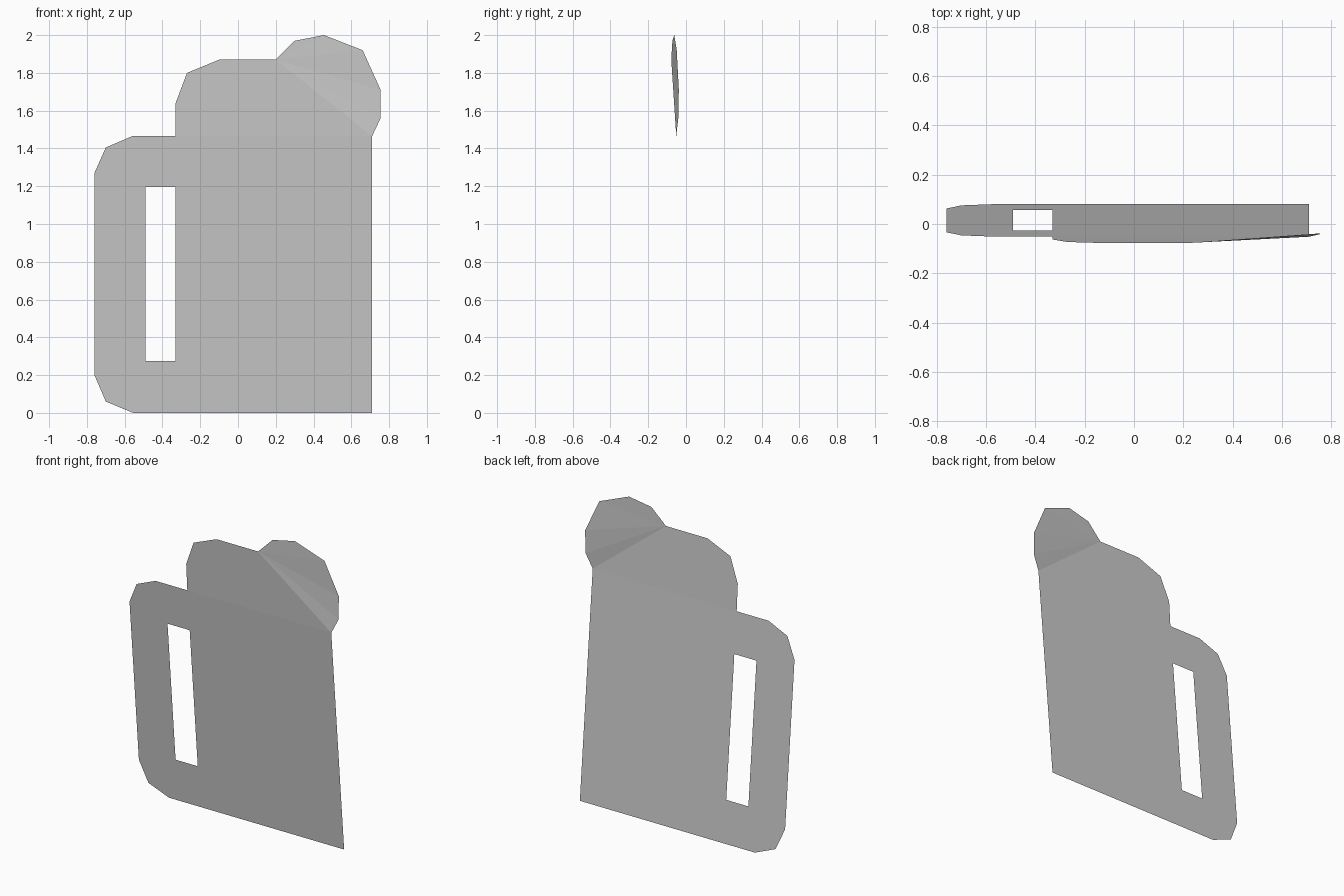
import bpy

if "Cube" in bpy.data.objects:
    bpy.data.objects.remove(bpy.data.objects["Cube"])


def lean(x, z):
    """Place a sheet point on the plane that tilts towards the front as it rises."""
    return (x, 0.081 - 0.0905 * z, z)


def sheet(name, verts, faces):
    mesh = bpy.data.meshes.new(name)
    mesh.from_pydata(verts, [], faces)
    mesh.update()
    obj = bpy.data.objects.new(name, mesh)
    bpy.context.collection.objects.link(obj)
    return obj


# Mug body: one flat leaning panel
RIM = 1.465
body = [(-0.33, 0), (0.71, 0), (0.71, RIM), (-0.33, RIM)]
sheet("mug_body", [lean(*p) for p in body], [range(4)])

# Handle: chamfered C outline around a rectangular opening
outer = [(-0.33, RIM), (-0.56, RIM), (-0.70, 1.405), (-0.76, 1.27),
         (-0.76, 0.20), (-0.70, 0.06), (-0.555, 0), (-0.33, 0)]
inner = [(-0.33, 0.275), (-0.49, 0.275), (-0.49, 1.195), (-0.33, 1.195)]
pts = outer + inner
sheet("mug_handle", [lean(*p) for p in pts],
      [(0, 1, 2, 10, 11), (2, 3, 4, 5, 9, 10), (5, 6, 7, 8, 9)])

# Foam: two slightly folded lobes meeting along a diagonal crease
foam = [(-0.33, -0.0516, RIM), (0.20, -0.078, 1.87),
        (-0.10, -0.078, 1.87), (-0.27, -0.073, 1.80), (-0.33, -0.063, 1.64),
        (0.71, -0.0516, RIM), (0.755, -0.041, 1.56), (0.755, -0.038, 1.71),
        (0.66, -0.049, 1.92), (0.455, -0.062, 2.0), (0.30, -0.072, 1.97)]
right = [5, 6, 7, 8, 9, 10, 1]
sheet("foam", foam,
      [(0, 1, 2, 3, 4)] + [(0, a, b) for a, b in ((5, 1),)]
      + [(1, a, b) for a, b in zip(right[:-2], right[1:-1])])
